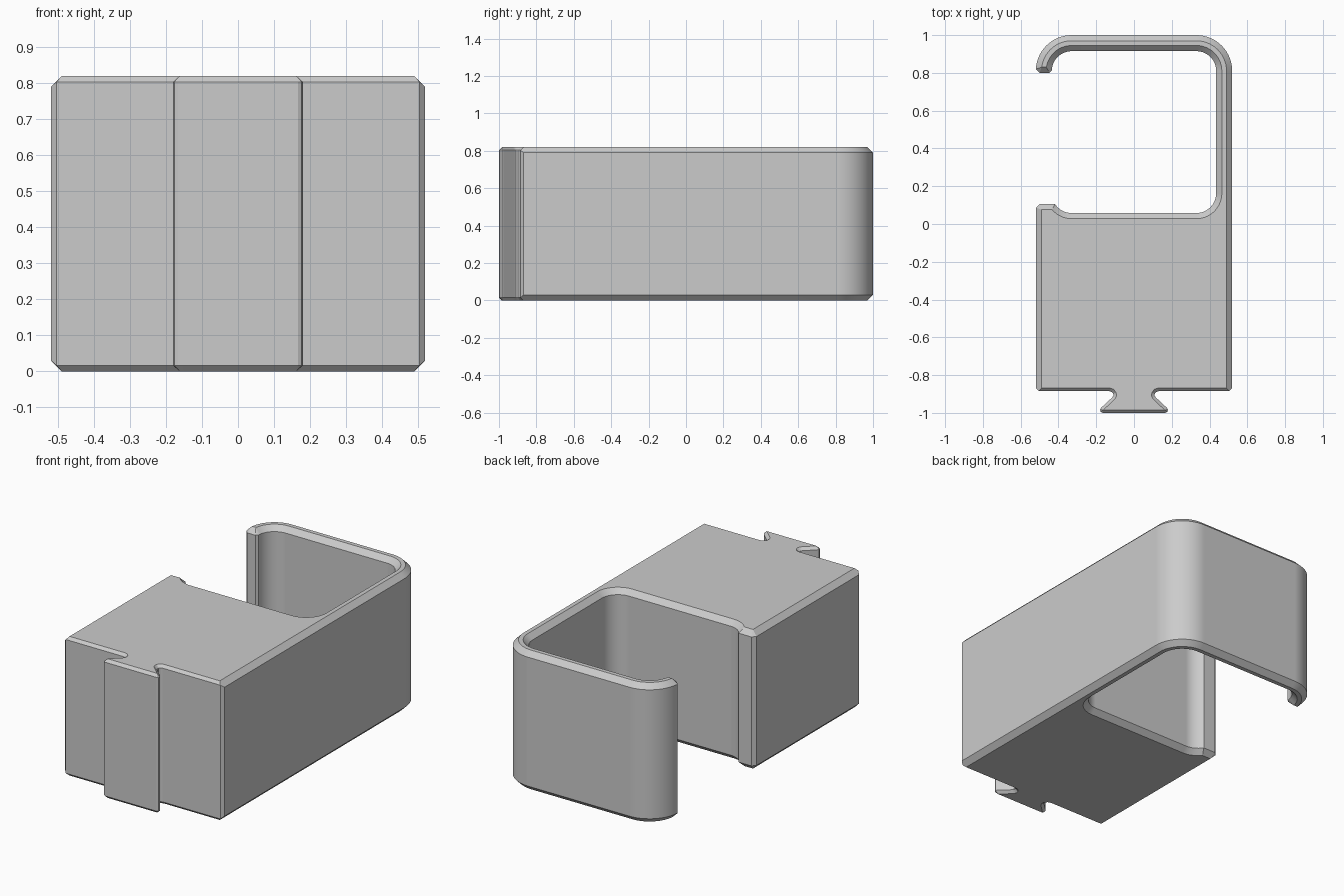
import bpy
import bmesh
from math import cos, sin, radians
from mathutils import Vector

cube = bpy.data.objects.get("Cube")
if cube:
    bpy.data.objects.remove(cube, do_unlink=True)

HEIGHT = 0.82
WIDE, FINE = 0.03, 0.016      # chamfers of the body and of the front rail
SIDE, FRONT = 0.52, -0.885
OUTER, INNER = 0.19, 0.105    # hook bend radii
CUT = 0.02                    # small corner cut


# Outline points are (x, y, chamfer, shared cap point or None)
def run(points, chamfer, target=None):
    return [(x, y, chamfer, target) for x, y in points]


def arc(cx, cy, r, start, end, steps=14):
    angles = [radians(start + (end - start) * i / steps) for i in range(steps + 1)]
    return [(cx + r * cos(a), cy + r * sin(a)) for a in angles]


# Left half of the front: body corner, neck groove and dovetail
corner = (-SIDE + WIDE, FRONT + FINE)
half_front = run([(-SIDE, FRONT + FINE)], WIDE, corner)
half_front += run([(-SIDE + FINE, FRONT)], FINE, corner)
half_front += run([(-0.13, FRONT), (-0.118, -0.889), (-0.11, -0.898),
                   (-0.109, -0.908), (-0.114, -0.917)], FINE)
half_front += run([(-0.174, -0.973), (-0.18, -0.983), (-0.177, -0.994),
                   (-0.166, -1.0)], FINE, (-0.162, -0.984))
outline = half_front + [(-x, y, c, t and (-t[0], t[1]))
                        for x, y, c, t in reversed(half_front)]

# Outside of the hook
bend_x, bend_y, low_y = 0.33, 0.81, 0.163
outline += run(arc(bend_x, bend_y, OUTER, 0, 90), WIDE)
outline += run(arc(-bend_x, bend_y, OUTER, 90, 170), WIDE)

# Hook tip
tip_y, tip_in = bend_y - 0.01, -bend_x - INNER
outline += run([(-SIDE, tip_y + CUT), (-SIDE + CUT, tip_y)], WIDE,
               (-SIDE + WIDE, tip_y + WIDE))
outline += run([(tip_in - 0.012, tip_y), (tip_in, tip_y + 0.012)], WIDE,
               (tip_in - WIDE, tip_y + WIDE))

# Pocket
outline += run(arc(-bend_x, bend_y, INNER, 170, 90), WIDE)
outline += run(arc(bend_x, bend_y, INNER, 90, 0), WIDE)
outline += run(arc(bend_x, low_y, INNER, 0, -90), WIDE)
outline += run(arc(-bend_x, low_y, INNER, -90, -136, 8), WIDE)

# Lip
lip_y = 0.106
outline += run(arc(-bend_x, low_y, INNER, -140, -147, 2), WIDE, (-0.434, lip_y - WIDE))
outline += run([(-SIDE + CUT, lip_y), (-SIDE, lip_y - CUT)], WIDE,
               (-SIDE + WIDE, lip_y - WIDE))


def cap_point(i):
    """Move a point inward by its chamfer, or to its shared corner."""
    x, y, c, target = outline[i]
    if target:
        return target
    p = Vector((x, y))
    before = (p - Vector(outline[i - 1][:2])).normalized()
    after = (Vector(outline[(i + 1) % len(outline)][:2]) - p).normalized()
    n1, n2 = Vector((-before.y, before.x)), Vector((-after.y, after.x))
    return tuple(p + (n1 + n2) * c / (1 + n1.dot(n2)))


# Stack four rings: chamfered bottom, straight wall, chamfered top
bm = bmesh.new()
caps = [cap_point(i) for i in range(len(outline))]
bottom = {p: bm.verts.new((*p, 0)) for p in dict.fromkeys(caps)}
top = {p: bm.verts.new((*p, HEIGHT)) for p in dict.fromkeys(caps)}
rings = [
    [bottom[p] for p in caps],
    [bm.verts.new((x, y, c)) for x, y, c, t in outline],
    [bm.verts.new((x, y, HEIGHT - c)) for x, y, c, t in outline],
    [top[p] for p in caps],
]
for low, high in zip(rings, rings[1:]):
    for i in range(len(low)):
        j = (i + 1) % len(low)
        bm.faces.new(list(dict.fromkeys((low[i], low[j], high[j], high[i]))))
ends = [bm.faces.new(list(bottom.values())[::-1]), bm.faces.new(list(top.values()))]
bm.normal_update()
bmesh.ops.triangulate(bm, faces=ends)

mesh = bpy.data.meshes.new("hook_bracket")
bm.to_mesh(mesh)
bm.free()
bracket = bpy.data.objects.new("hook_bracket", mesh)
bpy.context.collection.objects.link(bracket)

# Plain grey material
grey = bpy.data.materials.new("light_grey")
grey.use_nodes = True
colour = (0.6, 0.6, 0.6, 1)
grey.diffuse_color = colour
grey.node_tree.nodes["Principled BSDF"].inputs["Base Color"].default_value = colour
mesh.materials.append(grey)

# Smooth bends, flat walls, crisp chamfers
bpy.ops.object.select_all(action="DESELECT")
bracket.select_set(True)
bpy.context.view_layer.objects.active = bracket
bpy.ops.object.shade_smooth_by_angle(angle=radians(25))
weighted = bracket.modifiers.new("flat_walls", "WEIGHTED_NORMAL")
weighted.keep_sharp = True
